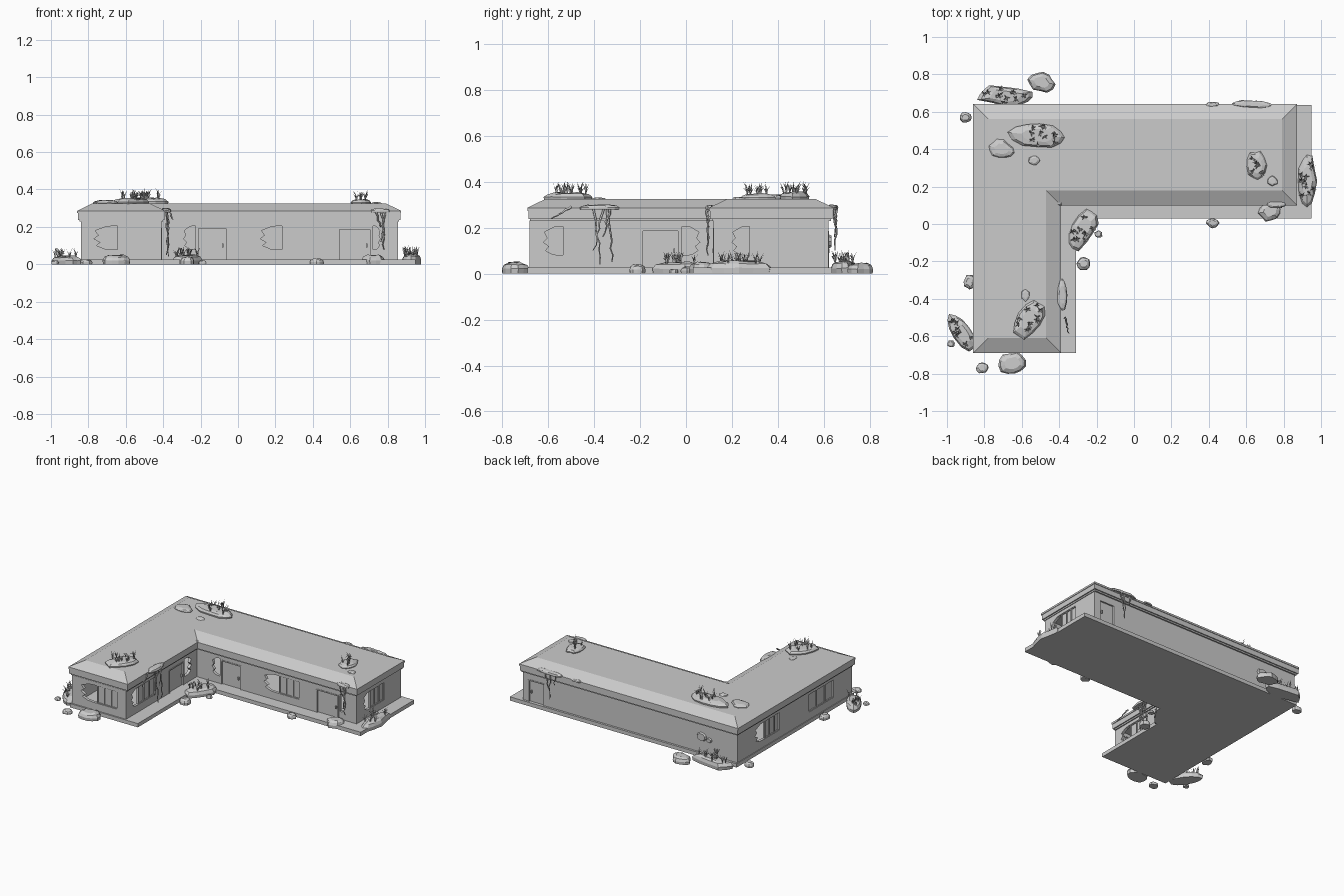
import bpy, bmesh, math, random
from mathutils import Vector

if "Cube" in bpy.data.objects:
    bpy.data.objects.remove(bpy.data.objects["Cube"])

random.seed(4)


def mesh(name, verts, faces):
    me = bpy.data.meshes.new(name)
    me.from_pydata([tuple(v) for v in verts], [], faces)
    bm = bmesh.new()
    bm.from_mesh(me)
    if not name.startswith("grass"):
        bmesh.ops.recalc_face_normals(bm, faces=bm.faces)
    bm.to_mesh(me)
    bm.free()
    ob = bpy.data.objects.new(name, me)
    bpy.context.collection.objects.link(ob)
    return ob


def loft(name, rings, caps=True):
    n, k = len(rings[0]), len(rings)
    faces = [(i * n + j, i * n + (j + 1) % n, (i + 1) * n + (j + 1) % n, (i + 1) * n + j)
             for i in range(k - 1) for j in range(n)]
    if caps:
        faces += [tuple(range(n))[::-1], tuple(range((k - 1) * n, k * n))]
    return mesh(name, [p for r in rings for p in r], faces)


def ell(z, inset=0.0, box=(-.86, -.69, .872, .642), inner=(-.39, .10)):
    """L-shaped plan outline, moved inwards by inset."""
    x0, y0, x1, y1 = box[0] + inset, box[1] + inset, box[2] - inset, box[3] - inset
    xi, yi = inner[0] - inset, inner[1] + inset
    return [(x0, y0, z), (xi, y0, z), (xi, yi, z), (x1, yi, z), (x1, y1, z), (x0, y1, z)]


# Floor slab with walkway, and the hipped flat roof with fascia
loft("floor_slab", [ell(z, 0, (-.845, -.69, .95, .635), (-.31, .03)) for z in (0, .027)])
loft("roof", [ell(.228, .012), ell(.238, .012), ell(.238, .004), ell(.273, .004),
              ell(.273), ell(.286), ell(.325, .08)])

# Hollow walls
WB, WI = (-.84, -.68, .855, .62), (-.41, .12)
rings = [ell(.02, 0, WB, WI), ell(.23, 0, WB, WI), ell(.23, .02, WB, WI), ell(.02, .02, WB, WI)]
rings.append(rings[0])
walls = loft("walls", rings, caps=False)
bm = bmesh.new()
bm.from_mesh(walls.data)
bmesh.ops.remove_doubles(bm, verts=bm.verts, dist=1e-5)
bmesh.ops.recalc_face_normals(bm, faces=bm.faces)
bm.to_mesh(walls.data)
bm.free()


def on_wall(axis, pos, u, z, d):
    return Vector((u, pos + d, z)) if axis == "y" else Vector((pos + d, u, z))


def panel(name, axis, pos, u0, u1, z0, z1, d0, d1):
    quad = [(u0, z0), (u1, z0), (u1, z1), (u0, z1)]
    return loft(name, [[on_wall(axis, pos, u, z, d) for u, z in quad] for d in (d0, d1)])


def cut(axis, pos, outline):
    c = loft("wall_cutter", [[on_wall(axis, pos, u, z, d) for u, z in outline] for d in (-.04, .04)])
    c.hide_render = True
    m = walls.modifiers.new("opening", "BOOLEAN")
    m.object, m.operation, m.solver = c, "DIFFERENCE", "EXACT"
    bpy.context.view_layer.objects.active = walls
    bpy.ops.object.modifier_apply(modifier=m.name)
    bpy.data.objects.remove(c)


Z0, Z1 = .08, .205
WAVE = [(.12, 0), (.55, .02), (.9, .16), (.72, .3), (1, .45), (.8, .6), (.95, .8), (.5, .97), (.2, 1)]


def ragged(edge, tip):
    """Broken wall outline that bulges from a straight edge towards tip."""
    return [(edge + (tip - edge) * a, Z0 + (Z1 - Z0) * b) for a, b in WAVE]


# Windows: wall, inner skin direction, intact pane range, broken edge limit
windows = [("y", -.68, 1, -.64, -.48, -.77), ("y", .12, 1, .24, .40, .12),
           ("x", -.41, -1, -.53, -.35, -.62), ("x", .855, -1, .28, .43, .20),
           ("x", -.84, 1, .14, .30, .42), ("x", -.84, 1, -.47, -.19, None)]
for axis, pos, s, a, b, tip in windows:
    if tip is None:
        outline = [(a, Z0), (b, Z0), (b, Z1), (a, Z1)]
    else:
        edge, far = (a, b) if abs(tip - a) < abs(tip - b) else (b, a)
        outline = [(far, Z0)] + ragged(edge, tip) + [(far, Z1)]
    cut(axis, pos, outline)
    panel("window_glass", axis, pos, a, b, Z0, Z1, s * .010, s * .013)
    for i in range(4):
        u = a + (b - a) * i / 3
        panel("window_mullion", axis, pos, u - .004, u + .004, Z0, Z1, s * .004, s * .018)
    for z in (Z0, Z1):
        panel("window_rail", axis, pos, a, b, z - .004, z + .004, s * .004, s * .018)

# Doors with frames; the first three have a broken sidelight
doors = [("y", .12, 1, -.215, -.06, .195, -.29), ("y", .12, 1, .54, .71, .19, .76),
         ("x", -.41, -1, -.19, -.03, .19, .06), ("y", .62, -1, .69, .81, .18, None)]
for axis, pos, s, a, b, top, tip in doors:
    if tip is not None:
        edge = a if tip < a else b
        g = .012 if tip > edge else -.012
        cut(axis, pos, [(edge + g, Z0)] + ragged(edge + g, tip) + [(edge + g, Z1)])
    cut(axis, pos, [(a, .027), (b, .027), (b, top), (a, top)])
    panel("door", axis, pos, a, b, .027, top, s * .008, s * .014)
    for u in (a, b):
        panel("door_jamb", axis, pos, u - .004, u + .004, .027, top, -s * .003, s * .015)
    panel("door_head", axis, pos, a, b, top - .004, top + .004, -s * .003, s * .015)
    panel("door_handle", axis, pos, b - .025, b - .017, .09, .11, -s * .004, s * .01)


# Faceted rubble mounds, some with grass
def mound(name, x, y, z, rx, ry, h, deg, grass=0):
    n, t = 12, math.radians(deg)
    wob = [random.uniform(.84, 1.1) for _ in range(n)]
    out = []
    for k, f in ((.96, 0), (1, .45), (.86, .8), (.55, 1)):
        ring = []
        for i in range(n):
            q = 2 * math.pi * i / n
            u, v = rx * k * wob[i] * math.cos(q), ry * k * wob[i] * math.sin(q)
            zz = z + h * f * (1 if f == 0 else random.uniform(.88, 1.06))
            ring.append((x + u * math.cos(t) - v * math.sin(t), y + u * math.sin(t) + v * math.cos(t), zz))
        out.append(ring)
    loft(name, out)
    verts, faces = [], []
    for _ in range(grass):
        q, r = random.uniform(0, 6.28), .75 * math.sqrt(random.random())
        u, v = rx * r * math.cos(q), ry * r * math.sin(q)
        root = Vector((x + u * math.cos(t) - v * math.sin(t), y + u * math.sin(t) + v * math.cos(t), z + h * .8))
        for j in range(6):
            d = random.uniform(0, 6.28)
            lean = Vector((math.cos(d), math.sin(d), 0))
            side = Vector((-lean.y, lean.x, 0)) * .003
            up = Vector((0, 0, random.uniform(.025, .058)))
            mid, b = root + lean * .006 + up * .55, len(verts)
            verts += [root - side, root + side, mid + side, mid - side, root + lean * .02 + up]
            faces += [(b, b + 1, b + 2, b + 3), (b + 3, b + 2, b + 4)]
    if grass:
        mesh("grass", verts, faces)


R = .318
for m in [(-.51, .475, R, .155, .07, .038, -5, 11), (-.71, .40, R, .07, .05, .025, -15),
          (-.535, .34, R, .03, .025, .015, 0), (-.56, -.51, R, .115, .065, .035, 58, 10),
          (-.58, -.38, R, .025, .035, .012, 0), (.655, .31, R, .052, .082, .03, 5, 7),
          (.74, .23, R, .03, .028, .015, 0)]:
    mound("roof_rubble", *m)
for m in [(-.69, .685, 0, .16, .055, .055, -3, 12), (-.495, .76, 0, .072, .055, .045, -10),
          (-.90, .57, 0, .035, .03, .035, 0), (-.88, -.31, 0, .03, .042, .035, 0),
          (-.92, -.58, 0, .12, .052, .045, -55, 9), (-.978, -.64, 0, .022, .02, .02, 0),
          (-.81, -.77, 0, .034, .03, .025, 0), (-.65, -.745, 0, .075, .06, .05, 12),
          (-.275, -.03, 0, .12, .065, .05, 62, 10), (-.19, -.055, 0, .022, .02, .02, 0),
          (-.27, -.21, 0, .035, .038, .04, 0), (.42, .005, 0, .034, .028, .03, 0),
          (.73, .07, 0, .065, .055, .05, 10), (.925, .23, 0, .055, .15, .055, 0, 11)]:
    mound("ground_rubble", *m)

# Moss pads on the eaves and a damaged patch on the back wall
for m in [(-.385, -.38, .278, .03, .085, .022, 0), (.63, .64, .278, .11, .022, .022, -3),
          (.42, .64, .28, .04, .014, .014, 0), (.76, .105, .278, .06, .022, .02, 0),
          (-.40, .115, .278, .02, .02, .016, 0)]:
    mound("eave_moss", *m)
for cx, cz, r in ((-.56, .14, .04), (-.62, .13, .022)):
    loft("wall_patch", [[(cx + r * k * math.cos(q), .618 + d, cz + r * k * math.sin(q) * .8)
                         for q in [i * math.pi / 4.5 for i in range(9)]] for k, d in ((1, 0), (.8, .014))])


# Hanging vines
def vine(x, y, zb, dx=0.0, dy=0.0, r=.005):
    cu = bpy.data.curves.new("hanging_vine", "CURVE")
    cu.dimensions, cu.bevel_depth, cu.bevel_resolution, cu.use_fill_caps = "3D", r, 0, True
    sp = cu.splines.new("POLY")
    sp.points.add(8)
    for i, p in enumerate(sp.points):
        t = i / 8
        p.co = (x + dx * t + random.uniform(-.006, .006), y + dy * t + random.uniform(-.006, .006),
                .29 + (zb - .29) * t, 1)
        p.radius = 1.2 - .7 * t
    ob = bpy.data.objects.new("hanging_vine", cu)
    bpy.context.collection.objects.link(ob)
    bpy.ops.object.select_all(action="DESELECT")
    ob.select_set(True)
    bpy.context.view_layer.objects.active = ob
    bpy.ops.object.convert(target="MESH")


for v in [(-.383, -.40, .04, .01, .03), (-.38, -.34, .05, .0, .02), (-.38, -.36, .10, 0, -.04),
          (-.378, -.33, .16, .01, -.03), (-.37, -.50, .24, .02, -.08),
          (.77, .093, .08, .01, 0), (.785, .095, .12, -.02, 0), (.74, .095, .2, .02, 0),
          (.62, .65, .10, .01, 0), (.66, .65, .16, -.03, 0), (.57, .65, .21, .02, 0)]:
    vine(*v)
